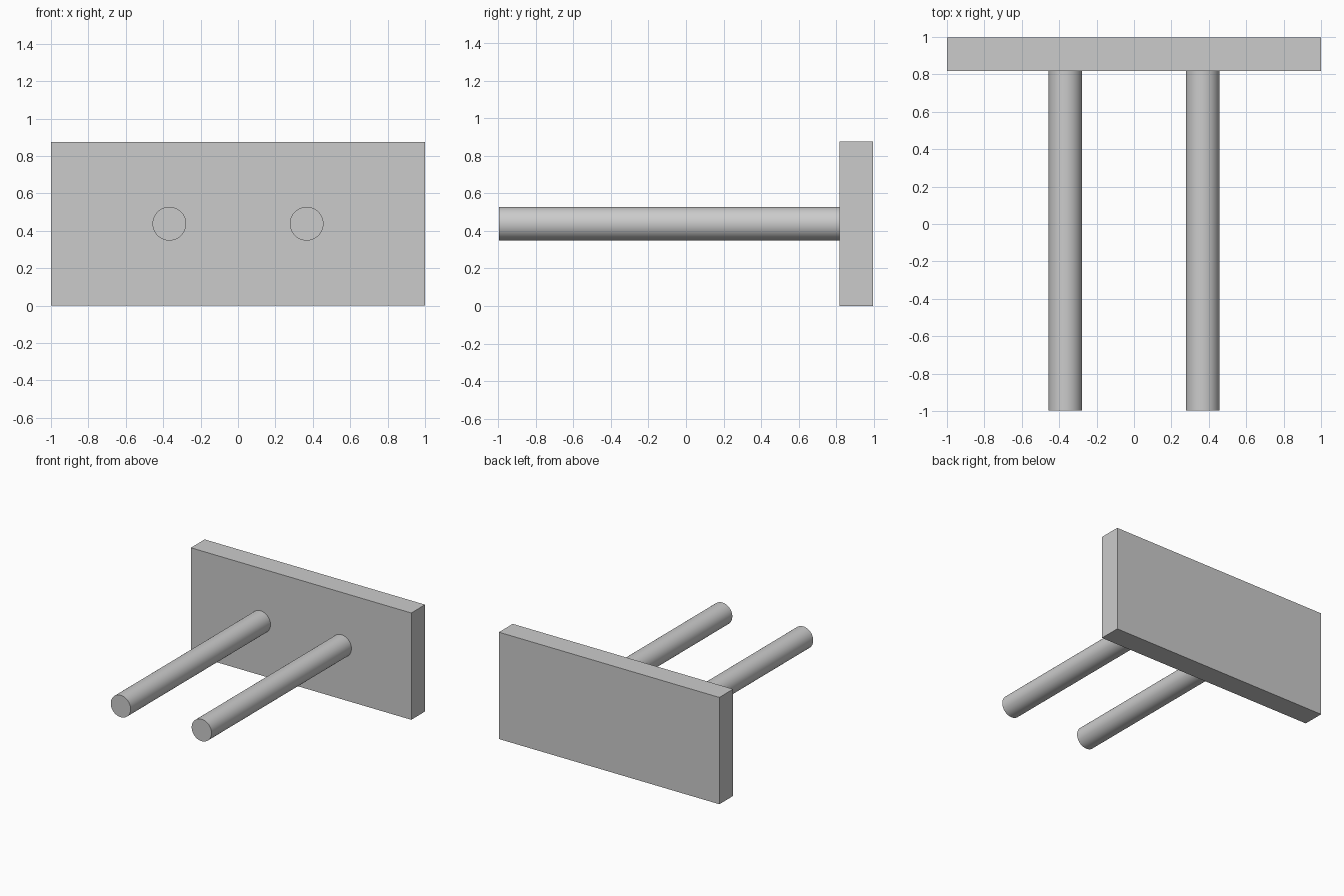
import bpy
import math

cube = bpy.data.objects.get("Cube")
if cube:
    bpy.data.objects.remove(cube, do_unlink=True)

grey = bpy.data.materials.new("plain grey")
grey.use_nodes = True
colour = (0.6, 0.6, 0.6, 1)
grey.diffuse_color = colour
grey.node_tree.nodes["Principled BSDF"].inputs["Base Color"].default_value = colour

HEIGHT = 0.876
FRONT, PLATE_FRONT, BACK = -0.996, 0.817, 0.996
ROD_X, ROD_RADIUS = 0.367, 0.09

# Upright back plate
bpy.ops.mesh.primitive_cube_add(size=1, location=(0, (PLATE_FRONT + BACK) / 2, HEIGHT / 2))
plate = bpy.context.object
plate.name = "back_plate"
plate.scale = (2, BACK - PLATE_FRONT, HEIGHT)
bpy.ops.object.transform_apply(location=False, rotation=False, scale=True)
plate.data.materials.append(grey)

# Pair of round rods reaching forward from the plate
for side, name in ((1, "left_rod"), (-1, "right_rod")):
    bpy.ops.mesh.primitive_cylinder_add(
        vertices=64, radius=ROD_RADIUS, depth=PLATE_FRONT - FRONT,
        location=(side * ROD_X, (FRONT + PLATE_FRONT) / 2, HEIGHT / 2),
        rotation=(math.pi / 2, 0, 0))
    rod = bpy.context.object
    rod.name = name
    rod.data.materials.append(grey)
    bpy.ops.object.shade_smooth_by_angle(angle=math.radians(30))
